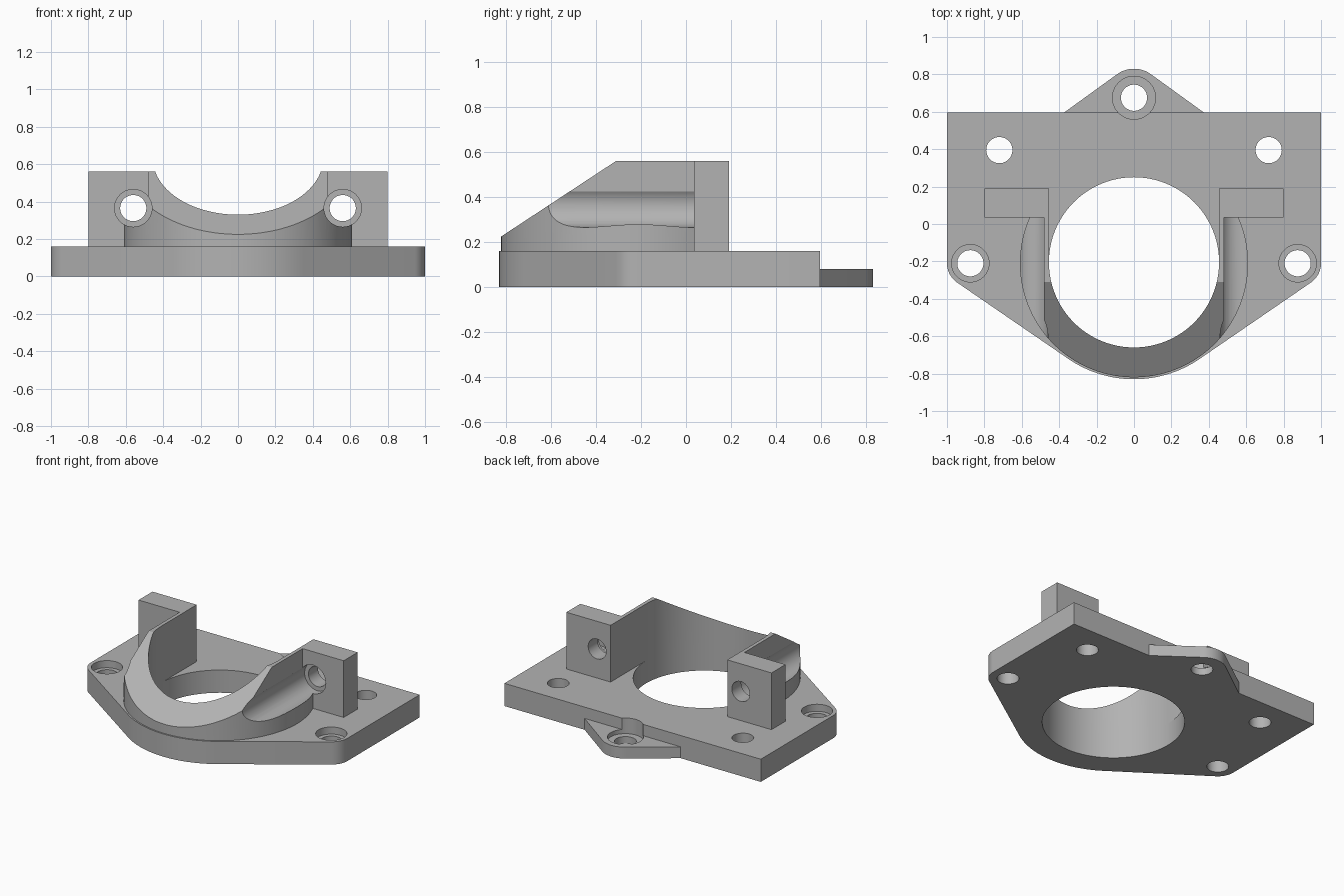
import bpy, bmesh
from math import sin, cos, radians, sqrt, acos, asin, atan2, degrees, pi
from mathutils import Matrix

default = bpy.data.objects.get("Cube")
if default:
    bpy.data.objects.remove(default, do_unlink=True)

grey = bpy.data.materials.new("plain grey")
grey.use_nodes = True
COLOUR = (0.45, 0.45, 0.45, 1)
grey.diffuse_color = COLOUR
grey.node_tree.nodes["Principled BSDF"].inputs["Base Color"].default_value = COLOUR

BORE_Y, BORE_R = -0.205, 0.455
PLATE_TOP, TOP = 0.16, 0.56
BLOCK_FRONT, BLOCK_BACK = 0.035, 0.19


def arc(cx, cy, r, start, end, steps=32):
    """Points on an arc, angles in degrees."""
    angles = [radians(start + (end - start) * i / steps) for i in range(steps + 1)]
    return [(cx + r * cos(a), cy + r * sin(a)) for a in angles]


def mirrored(half):
    """Close a right-hand outline with its mirror image."""
    return half + [(-x, y) for x, y in reversed(half)]


def prism(name, outline, low, high, matrix=None):
    """Extrude an outline along z, then place it."""
    bm = bmesh.new()
    face = bm.faces.new([bm.verts.new((x, y, low)) for x, y in outline])
    side = bmesh.ops.extrude_face_region(bm, geom=[face])
    verts = [v for v in side["geom"] if isinstance(v, bmesh.types.BMVert)]
    bmesh.ops.translate(bm, verts=verts, vec=(0, 0, high - low))
    bmesh.ops.remove_doubles(bm, verts=bm.verts, dist=1e-5)
    if matrix:
        bm.transform(matrix)
    bmesh.ops.recalc_face_normals(bm, faces=bm.faces)
    mesh = bpy.data.meshes.new(name)
    bm.to_mesh(mesh)
    bm.free()
    mesh.materials.append(grey)
    obj = bpy.data.objects.new(name, mesh)
    bpy.context.collection.objects.link(obj)
    return obj


def cut(targets, cutter):
    """Subtract the cutter from each target, then discard it."""
    cutter.hide_render = True
    for obj in targets:
        mod = obj.modifiers.new("cut", "BOOLEAN")
        mod.operation, mod.solver, mod.object = "DIFFERENCE", "EXACT", cutter
        bpy.context.view_layer.objects.active = obj
        bpy.ops.object.modifier_apply(modifier=mod.name)
    bpy.data.objects.remove(cutter, do_unlink=True)


def drill(targets, x, y, r, low, high, matrix=None, steps=48):
    circle = arc(x, y, r, 0, 360, steps)[:-1]
    cut(targets, prism("drill", circle, low, high, matrix))


# Base plate: straight back, rounded corners tangent to a round nose
NOSE_R, CORNER_X, CORNER_R = 0.62, 0.875, 0.125
tangent = -degrees(acos((NOSE_R - CORNER_R) / CORNER_X))
half = [(1, 0.595)]
half += arc(CORNER_X, -0.21, CORNER_R, 0, tangent, 12)
half += arc(0, -0.21, NOSE_R, tangent, -90, 24)
base_plate = prism("base_plate", mirrored(half), 0, PLATE_TOP)

# Thin mounting ear at the back
EAR_Y, EAR_R, EAR_X, EAR_BASE = 0.675, 0.155, 0.375, 0.595
dx, dy = EAR_X, EAR_Y - EAR_BASE
touch = degrees(acos(EAR_R / sqrt(dx * dx + dy * dy)) - atan2(dy, dx))
half = [(EAR_X, EAR_BASE)] + arc(0, EAR_Y, EAR_R, touch, 90, 12)
rear_ear = prism("rear_ear", mirrored(half), 0, 0.08)

# U-shaped collar with a clamp block on each end
OUT_Y, OUT_R = -0.21, 0.61
start = degrees(asin((BLOCK_FRONT - OUT_Y) / OUT_R))
outer = arc(0, OUT_Y, OUT_R, start, -180 - start, 72)
inner = arc(0, BORE_Y, BORE_R, -180, 0, 48)
outline = [(BORE_R, BLOCK_BACK), (0.8, BLOCK_BACK), (0.8, BLOCK_FRONT)] + outer
outline += [(-0.8, BLOCK_FRONT), (-0.8, BLOCK_BACK), (-BORE_R, BLOCK_BACK)] + inner
collar = prism("collar", outline, PLATE_TOP, TOP)

# Sloping front of the collar, drawn in the y-z plane
yz_plane = Matrix(((0, 0, 1, 0), (1, 0, 0, 0), (0, 1, 0, 0), (0, 0, 0, 1)))
slope = [(-0.31, TOP), (-0.9, 0.172), (-0.9, 0.8), (0.055, 0.8)]
cut([collar], prism("slope", slope, -1, 1, yz_plane))

# Screw channels beside the collar and holes through the blocks
along_y = Matrix.Rotation(-pi / 2, 4, "X")
SCREW_X, SCREW_Z = 0.56, 0.365
for side in (-1, 1):
    x0, x1 = sorted((side * 0.48, side * 0.75))
    box = [(x0, -0.95), (x1, -0.95), (x1, BLOCK_FRONT), (x0, BLOCK_FRONT)]
    cut([collar], prism("channel", box, SCREW_Z, 0.9))
    drill([collar], side * SCREW_X, -SCREW_Z, 0.1, -1, BLOCK_FRONT + 0.05,
          Matrix.Scale(1, 4) @ along_y)
    drill([collar], side * SCREW_X, -SCREW_Z, 0.07, -0.1, 0.5, along_y)

# Main bore
drill([base_plate], 0, BORE_Y, BORE_R, -0.1, 0.5, steps=96)

# Plate holes, the front pair and the ear counterbored
for side in (-1, 1):
    drill([base_plate], side * 0.72, 0.395, 0.07, -0.1, 0.5)
    drill([base_plate], side * CORNER_X, -0.21, 0.07, -0.1, 0.5)
    drill([base_plate], side * CORNER_X, -0.21, 0.1, PLATE_TOP - 0.05, 0.5)
drill([rear_ear], 0, EAR_Y, 0.07, -0.1, 0.5)
drill([base_plate, rear_ear], 0, EAR_Y, 0.115, 0.05, 0.5)

# Smooth round walls, crisp edges
bpy.ops.object.select_all(action="DESELECT")
for obj in (base_plate, rear_ear, collar):
    obj.select_set(True)
    bpy.context.view_layer.objects.active = obj
bpy.ops.object.shade_smooth_by_angle(angle=radians(25))
